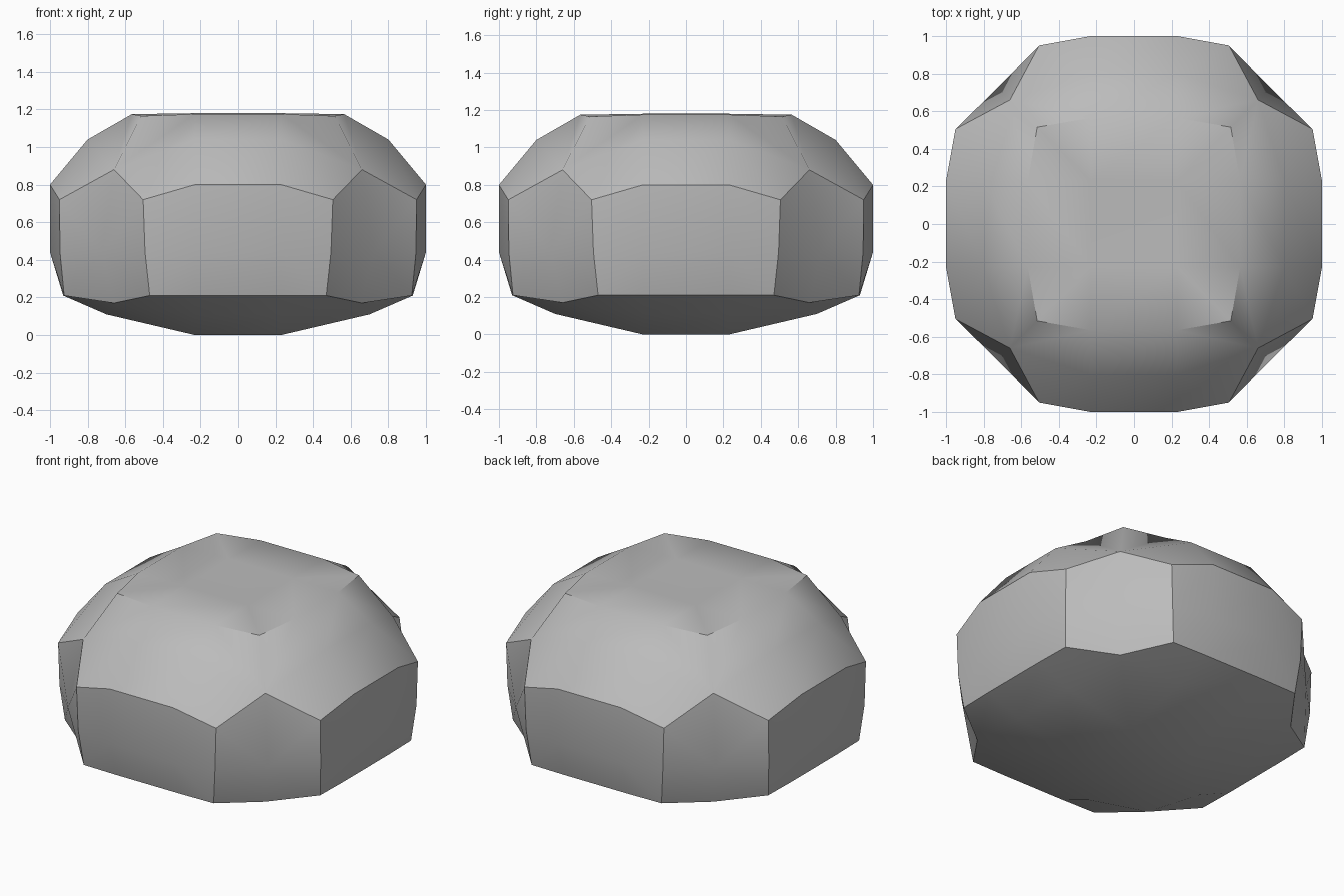
import bpy, bmesh, math
from mathutils import Matrix, Vector

cube = bpy.data.objects.get("Cube")
if cube:
    bpy.data.objects.remove(cube, do_unlink=True)

stone = bpy.data.materials.new("grey_stone")
stone.use_nodes = True
colour = (0.5, 0.5, 0.5, 1)
stone.diffuse_color = colour
stone.node_tree.nodes["Principled BSDF"].inputs["Base Color"].default_value = colour

W = 0.23  # half width of the middle strip

# Front profile beside the middle strip, from top to bottom: (distance out, height)
strip = [(W, 1.18), (0.565, 1.175), (0.8, 1.04), (1.0, 0.8), (1.0, 0.44),
         (0.93, 0.21), (0.7, 0.11), (W, 0.0)]
side = [Vector((W, -r, z)) for r, z in strip]

# Points on the diagonal and beside the chamfered corner
rim = Vector((0.515, -0.515, 1.165))
shoulder = Vector((0.66, -0.66, 0.88))
waist = Vector((0.725, -0.725, 0.44))
foot = Vector((0.66, -0.66, 0.17))
wall_top = Vector((0.505, -0.95, 0.72))
wall_mid = Vector((0.495, -0.947, 0.44))
wall_low = Vector((0.47, -0.925, 0.21))


def across(p):
    """Mirror over the corner diagonal."""
    return Vector((-p.y, -p.x, p.z))


def flip(p):
    """Mirror left to right."""
    return Vector((-p.x, p.y, p.z))


# Half of one corner
half = [
    (side[1], side[2], shoulder, rim),
    (side[2], side[3], wall_top, shoulder),
    (side[3], side[4], wall_mid, wall_top),
    (side[4], side[5], wall_low, wall_mid),
    (wall_top, wall_mid, waist, shoulder),
    (wall_low, foot, waist, wall_mid),
    (side[5], side[6], foot, wall_low),
]
wedge = half + [tuple(across(p) for p in f) for f in half]

# Top and bottom corner patches
wedge.append((side[0], side[1], rim, across(side[1])))
wedge.append((side[7], across(side[6]), foot, side[6]))

# Middle strip down the front, and a quarter of the shallow dent on top
for a, b in zip(side, side[1:]):
    wedge.append((a, b, flip(b), flip(a)))
wedge.append((side[0], flip(side[0]), Vector((0, 0, 1.145))))

# Repeat the wedge round the four sides
bm = bmesh.new()
for i in range(4):
    turn = Matrix.Rotation(i * math.pi / 2, 3, 'Z')
    for face in wedge:
        bm.faces.new([bm.verts.new(turn @ p) for p in face])
bmesh.ops.remove_doubles(bm, verts=bm.verts[:], dist=0.0005)
bmesh.ops.holes_fill(bm, edges=[e for e in bm.edges if e.is_boundary], sides=4)
bmesh.ops.recalc_face_normals(bm, faces=bm.faces[:])

mesh = bpy.data.meshes.new("boulder")
bm.to_mesh(mesh)
bm.free()
mesh.materials.append(stone)
boulder = bpy.data.objects.new("boulder", mesh)
bpy.context.collection.objects.link(boulder)

# Smooth shading with the hard ridges kept
bpy.context.view_layer.objects.active = boulder
boulder.select_set(True)
bpy.ops.object.shade_smooth_by_angle(angle=math.radians(30))
